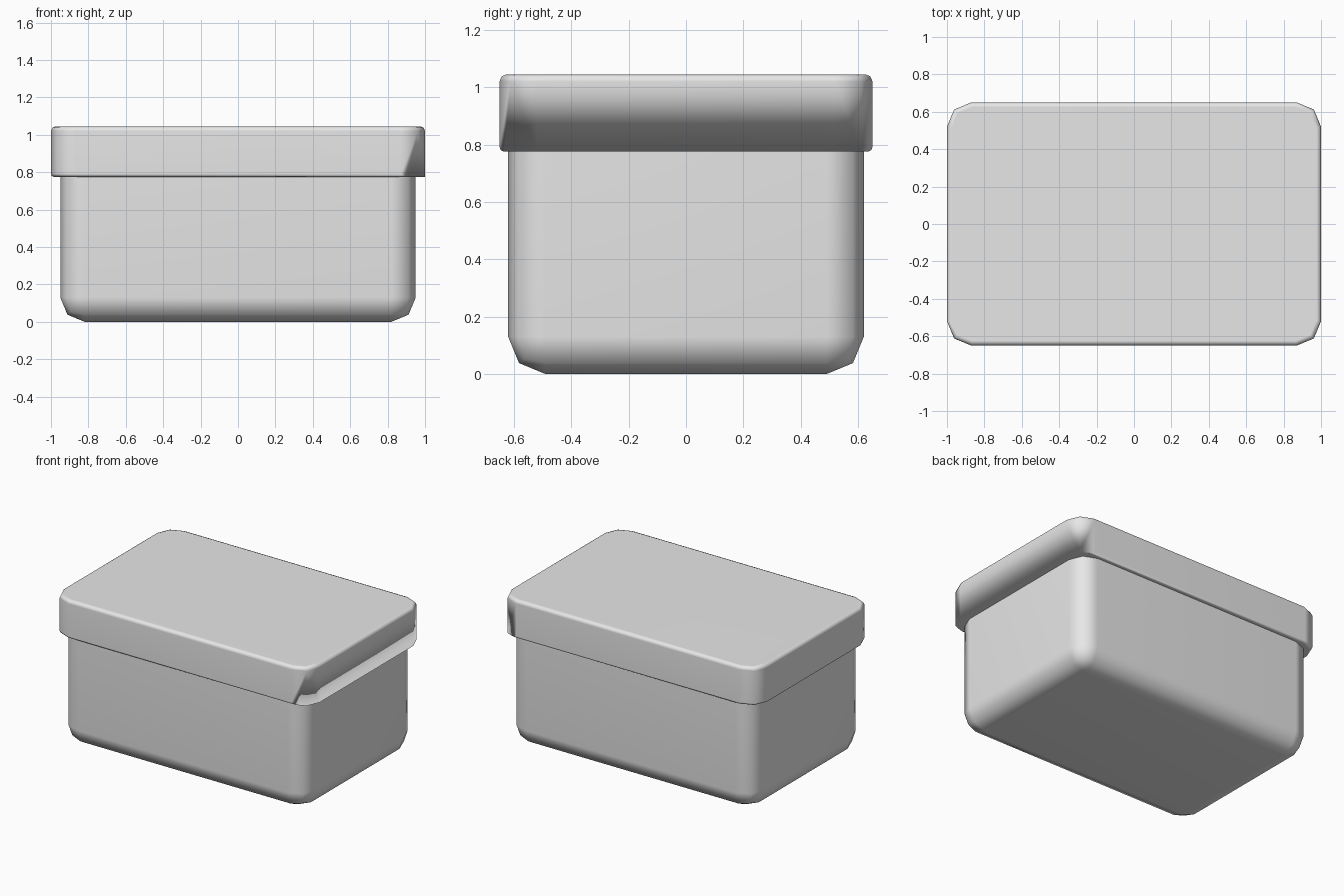
import bpy
import bmesh
from mathutils import Matrix, Vector

old = bpy.data.objects.get("Cube")
if old:
    bpy.data.objects.remove(old, do_unlink=True)

grey = bpy.data.materials.new("plain_grey")
grey.use_nodes = True
colour = (0.8, 0.8, 0.8, 1.0)
grey.diffuse_color = colour
grey.node_tree.nodes["Principled BSDF"].inputs["Base Color"].default_value = colour

RADIUS = 0.13


def bevel(bm, edges, width):
    bmesh.ops.bevel(bm, geom=edges, offset=width, offset_type='OFFSET',
                    segments=2, profile=0.5, affect='EDGES', clamp_overlap=True)


def box(half_x, half_y, low, high):
    bm = bmesh.new()
    place = Matrix.Translation(Vector((0, 0, (low + high) / 2)))
    scale = Matrix.Diagonal((2 * half_x, 2 * half_y, high - low, 1))
    bmesh.ops.create_cube(bm, size=1, matrix=place @ scale)
    return bm


def upright(edge):
    a, b = edge.verts
    return abs(a.co.z - b.co.z) > 0.1


def lies_at(edge, z):
    return all(abs(v.co.z - z) < 1e-4 for v in edge.verts)


def finish(bm, name):
    bmesh.ops.recalc_face_normals(bm, faces=bm.faces)
    for face in bm.faces:
        face.smooth = True
    mesh = bpy.data.meshes.new(name)
    bm.to_mesh(mesh)
    bm.free()
    mesh.materials.append(grey)
    obj = bpy.data.objects.new(name, mesh)
    bpy.context.collection.objects.link(obj)
    # Keep the broad faces flat and blend only the rounded edges
    mod = obj.modifiers.new("flat_faces", 'WEIGHTED_NORMAL')
    mod.keep_sharp = True
    return obj


# Box body: rounded corners and floor, square rim hidden by the lid
body = box(0.95, 0.62, 0, 0.8)
bevel(body, [e for e in body.edges if upright(e) or lies_at(e, 0)], RADIUS)
for e in body.edges:
    e.smooth = not lies_at(e, 0.8)
finish(body, "box_body")

# Lid: rounded corners, soft top edge, lower edge softened except at the +x end
BASE, TOP = 0.775, 1.045
lid = box(1.0, 0.65, BASE, TOP)
bevel(lid, [e for e in lid.edges if upright(e)], RADIUS)
bevel(lid, [e for e in lid.edges if lies_at(e, TOP)], 0.025)
bevel(lid, [e for e in lid.edges if lies_at(e, BASE)
            and all(v.co.x < 0.9 for v in e.verts)], 0.016)
finish(lid, "lid")
